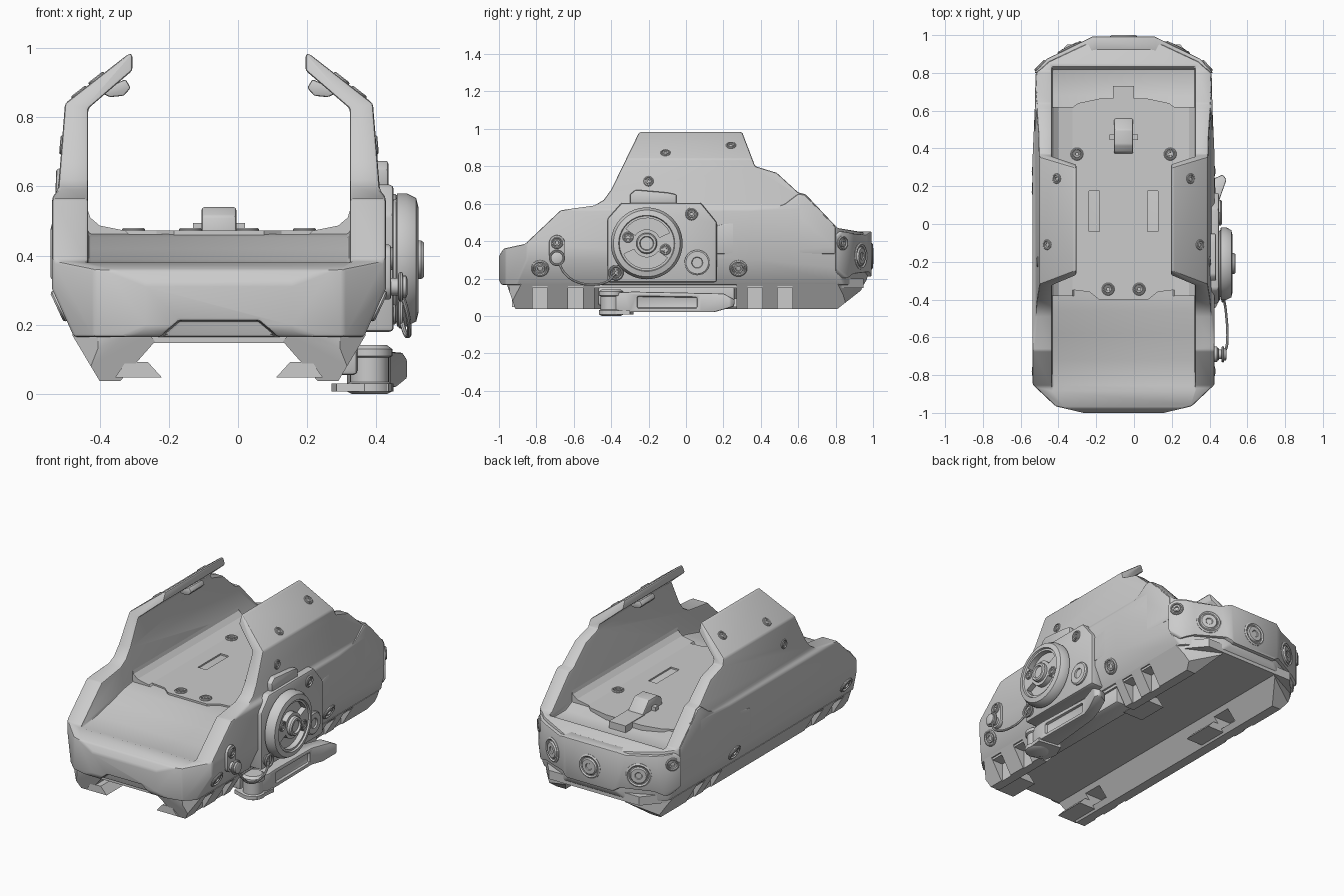
import bpy, bmesh, math
from mathutils import Vector

if "Cube" in bpy.data.objects:
    bpy.data.objects.remove(bpy.data.objects["Cube"])

CX = -0.055  # the body's symmetry plane; everything is built around x=0 then shifted


def finish(name, bm):
    bmesh.ops.recalc_face_normals(bm, faces=bm.faces)
    me = bpy.data.meshes.new(name)
    bm.to_mesh(me)
    bm.free()
    ob = bpy.data.objects.new(name, me)
    bpy.context.collection.objects.link(ob)
    return ob


def prism(name, pts, axis, a, b):
    """Extrude a 2D outline along an axis: x uses (y,z), y uses (x,z), z uses (x,y)."""
    place = {'x': lambda p, t: (t, p[0], p[1]), 'y': lambda p, t: (p[0], t, p[1]),
             'z': lambda p, t: (p[0], p[1], t)}[axis]
    bm = bmesh.new()
    lo = [bm.verts.new(place(p, a)) for p in pts]
    hi = [bm.verts.new(place(p, b)) for p in pts]
    bm.faces.new(lo)
    bm.faces.new(hi)
    n = len(pts)
    for i in range(n):
        j = (i + 1) % n
        bm.faces.new((lo[i], lo[j], hi[j], hi[i]))
    return finish(name, bm)


def box(name, x0, x1, y0, y1, z0, z1):
    return prism(name, [(x0, y0), (x1, y0), (x1, y1), (x0, y1)], 'z', z0, z1)


def lathe(name, profile, loc, direction, n=32, scale=1.0):
    """Turn (radius, height) points around a direction."""
    q = Vector(direction).to_track_quat('Z', 'Y')
    bm = bmesh.new()
    rings = [[bm.verts.new(Vector(loc) + q @ (scale * Vector((r * math.cos(2 * math.pi * i / n),
              r * math.sin(2 * math.pi * i / n), h)))) for i in range(n)] for r, h in profile]
    for A, B in zip(rings, rings[1:]):
        for i in range(n):
            bm.faces.new((A[i], A[(i + 1) % n], B[(i + 1) % n], B[i]))
    bm.faces.new(rings[0])
    bm.faces.new(rings[-1])
    return finish(name, bm)


def boolean(a, b, op):
    m = a.modifiers.new('bool', 'BOOLEAN')
    m.object, m.operation, m.solver = b, op, 'EXACT'
    bpy.context.view_layer.objects.active = a
    bpy.ops.object.modifier_apply(modifier=m.name)
    bpy.data.objects.remove(b)
    return a


def bevel(ob, w, seg=2, clamp=True):
    m = ob.modifiers.new('bevel', 'BEVEL')
    m.width, m.segments, m.limit_method, m.angle_limit = w, seg, 'ANGLE', math.radians(28)
    m.use_clamp_overlap = clamp
    return ob


def tidy(ob, dist):
    """Weld sliver edges left by booleans so bevels come out clean."""
    bm = bmesh.new()
    bm.from_mesh(ob.data)
    bmesh.ops.remove_doubles(bm, verts=bm.verts, dist=dist)
    bmesh.ops.dissolve_limit(bm, angle_limit=math.radians(1.5), verts=bm.verts, edges=bm.edges)
    bm.to_mesh(ob.data)
    bm.free()


def sym(pts):
    """Close a half outline (x>0) with its mirror image."""
    return pts + [(-x, y) for x, y in reversed(pts)]


def screw(loc, d, s=1.0):
    off = Vector(d).normalized() * -0.004
    lathe('screw', [(.045, -.01), (.045, .008), (.04, .013), (.034, .013), (.031, .003), (.026, .003),
                    (.023, .011), (.014, .011), (.012, .002)], Vector(loc) + off, d, 24, s)


# Main housing: cross-section, side profile and plan intersected
body = prism('housing', sym([(.38, .08), (.485, .31), (.485, .565), (.465, .59), (.445, .84), (.24, 1.0)]), 'y', -1.2, 1.2)
side = [(-.985, .165), (-1, .19), (-1, .32), (-.975, .36), (-.86, .385), (-.67, .565), (-.49, .59), (-.44, .62),
        (-.40, .675), (-.25, .983), (.30, .983), (.37, .80), (.485, .765), (.6, .66), (.64, .65), (.81, .47),
        (.96, .445), (.98, .40), (.98, .22), (.95, .165)]
boolean(body, prism('cut', side, 'x', -1, 1), 'INTERSECT')
plan = [(.17, -1.01), (.36, -.965), (.482, -.85), (.482, .35), (.462, .80), (.395, .86), (.16, .97)]
boolean(body, prism('cut', sym(plan), 'z', 0, 1.2), 'INTERSECT')

# Open channel through the hood with curved front deck and rear lip
inner = prism('cut', sym([(.378, .25), (.378, .825), (.25, .935), (.25, 1.2)]), 'y', -1.1, 1.1)
deck = [(-1.2, .5), (-.92, .39), (-.855, .372), (-.72, .388), (-.58, .42), (-.46, .452), (-.38, .463), (.62, .463),
        (.68, .435), (.82, .435), (.845, .5), (1.2, .5), (1.2, 1.3), (-1.2, 1.3)]
boolean(inner, prism('cut', deck, 'x', -1, 1), 'INTERSECT')
boolean(body, inner, 'DIFFERENCE')
boolean(body, prism('cut', sym([(.22, .11), (.17, .165), (.115, .212)]), 'y', -1.1, -.965), 'DIFFERENCE')
tidy(body, .006)
bevel(body, .009, 2, False)

# Floor plate with grooves, and coved side fillets
plate = prism('floor_plate', sym([(.13, -.40), (.18, -.36), (.30, -.345), (.375, -.27), (.375, .54), (.24, .64), (.12, .665)]),
              'z', .44, .472)
for s in (1, -1):
    boolean(plate, box('cut', s * .155 - .028, s * .155 + .028, -.04, .175, .455, .5), 'DIFFERENCE')
    cove = [(s * .383, .45), (s * .383, .545), (s * .372, .51), (s * .345, .487), (s * .27, .472), (s * .25, .45)]
    prism('floor_cove', cove, 'y', -.38, .62)
    screw((s * .247, .37, .474), (0, 0, 1), .75)
    screw((s * .082, -.345, .474), (0, 0, 1), .75)

# Rear latch on the floor
bevel(prism('latch', [(.37, .46), (.38, .515), (.42, .54), (.5, .54), (.56, .475), (.56, .46)], 'x', -.05, .05), .008)
box('latch_pin', -.075, .075, .445, .475, .465, .495)
box('latch_track', -.055, .055, .55, .73, .42, .476)

# Rear control panel following the angled back, with three buttons
panel = prism('rear_panel', sym([(.165, .992), (.405, .875), (.474, .80), (.43, .80), (.36, .85), (.14, .92)]), 'z', .1, .6)
outline = sym([(.15, .21), (.19, .235), (.36, .225), (.42, .2), (.48, .26), (.48, .42), (.44, .452), (.36, .44), (.22, .435), (.17, .452)])
boolean(panel, prism('cut', outline, 'y', .7, 1.1), 'INTERSECT')
bevel(panel, .008)
button = [(.075, -.01), (.075, .004), (.066, .010), (.058, .004), (.052, .004), (.045, .012), (.022, .012), (.018, .007)]
lathe('rear_button', button, (0, .99, .32), (0, 1, 0), scale=.95)
for s in (1, -1):
    lathe('rear_button', button, (s * .285, .932, .32), (s * .44, .9, 0), scale=.95)
    screw((s * .443, .838, .39), (s * .72, .7, 0), .85)

# Housing screws, hood pads and raised rear flanks on both sides
slant = Vector((.145, 0, .185))
for s in (1, -1):
    sl = Vector((s * slant.x, 0, slant.z))
    screw((s * .355, .24, .913), sl, .6)
    screw((s * .405, -.11, .873), sl, .6)
    screw((s * .456, -.20, .72), (s, 0, .08), .6)
    screw((s * .467, .14, .57), (s, 0, .5), .6)
    for y in (-.78, .28):
        screw((s * .46, y, .255), (s * .907, 0, -.42), 1.05)
    pad = [(s * .35, .875), (s * .27, .91), (s * .255, .885), (s * .275, .862), (s * .315, .858)]
    bevel(prism('hood_pad', pad, 'y', 0, .13), .006)
    flank = prism('rear_flank', [(s * .42, .08), (s * .487, .16), (s * .4765, .35), (s * .466, .80), (s * .42, .80)], 'z', .2, .8)
    rise = [(.10, .45), (.17, .485), (.32, .52), (.53, .60), (.60, .653), (.635, .648), (.80, .475), (.80, .33), (.10, .33)]
    boolean(flank, prism('cut', rise, 'x', -1, 1), 'INTERSECT')
    bevel(flank, .01)

# Base plate and slotted rail legs; the right leg is interrupted for the clamp
prism('base_plate', sym([(.3, -.95), (.41, -.88), (.41, .82), (.3, .95)]), 'z', .148, .2)
for s in (1, -1):
    leg = prism('rail_leg', [(s * .425, .172), (s * .345, .038), (s * .285, .038), (s * .185, .152), (s * .2, .172)], 'y', -1.1, 1.1)
    boolean(leg, prism('cut', [(-.96, .175), (-.91, .03), (.8, .03), (.985, .175)], 'x', -1, 1), 'INTERSECT')
    limit = [(.17, -.975), (.35, -.945), (.46, -.85), (.46, .78), (.39, .84), (.16, .955)]
    boolean(leg, prism('cut', sym(limit), 'z', 0, .4), 'INTERSECT')
    if s > 0:
        boolean(leg, box('cut', .1, .6, -.49, .27, 0, .3), 'DIFFERENCE')
    for y in (-.78, -.59, .37, .53):
        a, b = sorted((s * .338, s * .6))
        boolean(leg, box('cut', a, b, y - .04, y + .04, .02, .16), 'DIFFERENCE')
    for y in (-.68, .45):
        a, b = sorted((s * .1, s * .325))
        boolean(leg, box('cut', a, b, y - .06, y + .06, .065, .125), 'DIFFERENCE')
        prism('rail_claw', [(s * .3, .048), (s * .165, .048), (s * .205, .092), (s * .27, .092)], 'y', y - .25, y - .06)

# Clamp bar, pivot and swing lever under the right side
bevel(box('clamp_bar', .27, .40, -.47, .26, .055, .155), .012)
lathe('lever_pivot', [(.05, 0), (.066, .008), (.066, .03), (.056, .035), (.056, .105), (.066, .11), (.066, .13), (.05, .142)],
      (.435, -.40, 0), (0, 0, 1))
prism('lever_foot', [(.325, -.36), (.34, -.44), (.42, -.465), (.49, -.44), (.505, -.3), (.36, -.28)], 'z', .008, .03)
arm = prism('lever_arm', [(.37, -.34), (.40, -.44), (.47, -.44), (.495, -.33), (.49, .08), (.545, .235), (.525, .262),
                          (.465, .235), (.41, .06)], 'z', 0, .2)
boolean(arm, prism('cut', [(-.46, .03), (-.3, .02), (.15, .02), (.255, .05), (.265, .085), (.2, .12), (-.28, .13), (-.46, .12)],
                   'x', 0, 1), 'INTERSECT')
boolean(arm, prism('cut', [(-.26, .042), (.06, .042), (.06, .1), (-.26, .105)], 'x', .475, .7), 'DIFFERENCE')
bevel(arm, .008)

# Battery block on the right side
bevel(prism('side_block', [(-.42, .18), (.10, .18), (.165, .18), (.165, .50), (.08, .605), (-.345, .605), (-.42, .52)],
            'x', .40, .505), .012)
bevel(prism('block_cap', [(-.30, .59), (-.30, .65), (-.27, .675), (-.10, .66), (-.05, .65), (-.05, .59)], 'x', .40, .49), .01)
screw((.507, .03, .545), (1, 0, 0), .75)
screw((.507, -.375, .23), (1, 0, 0), .65)
lathe('small_cap', [(.068, -.02), (.068, .008), (.06, .014), (.03, .014), (.027, .006), (.012, .006)], (.506, .06, .285), (1, 0, 0))

# Large round battery cap with two curved finger slots and a centre hub
ky, kz = -.21, .388
knob = lathe('battery_cap', [(.17, -.02), (.175, .006), (.192, .01), (.192, .038), (.178, .065), (.15, .072), (.146, .062), (.05, .062)],
             (.505, ky, kz), (1, 0, 0), 64)
for a0 in (25, 205):
    ang = [math.radians(a0 + 12 * i) for i in range(11)]
    slot = [(ky + .135 * math.cos(t), kz + .135 * math.sin(t)) for t in ang]
    slot += [(ky + .075 * math.cos(t), kz + .075 * math.sin(t)) for t in reversed(ang)]
    boolean(knob, prism('cut', slot, 'x', .535, .7), 'DIFFERENCE')
lathe('cap_hub', [(.056, 0), (.056, .02), (.05, .028), (.038, .028), (.034, .016), (.012, .016)], (.564, ky, kz), (1, 0, 0))
for s in (1, -1):
    screw((.568, ky + s * .1, kz - s * .033), (1, 0, 0), .65)

# Lanyard post, rings and cable
bevel(prism('lanyard_plate', [(-.69 + .042 * math.cos(t), (.39 if math.sin(t) >= 0 else .315) + .042 * math.sin(t))
                              for t in [math.pi * 2 * (i + .5) / 24 for i in range(24)]], 'x', .47, .497), .006)
screw((.499, -.69, .392), (1, 0, 0), .75)
lathe('lanyard_post', [(.025, -.02), (.025, .03), (.032, .034), (.032, .046), (.022, .05)], (.495, -.69, .31), (1, 0, 0), 24)


def wire(name, pts, r, cyclic=False):
    cu = bpy.data.curves.new(name, 'CURVE')
    cu.dimensions, cu.bevel_depth, cu.bevel_resolution, cu.resolution_u = '3D', r, 2, 8
    sp = cu.splines.new('BEZIER')
    sp.bezier_points.add(len(pts) - 1)
    for bp, p in zip(sp.bezier_points, pts):
        bp.co = p
        bp.handle_left_type = bp.handle_right_type = 'AUTO'
    sp.use_cyclic_u = cyclic
    ob = bpy.data.objects.new(name, cu)
    bpy.context.collection.objects.link(ob)


wire('lanyard_cable', [(.53, -.68, .285), (.545, -.65, .23), (.55, -.59, .185), (.545, -.5, .168), (.535, -.42, .185), (.525, -.38, .225)], .007)
wire('lanyard_ring', [(.525, -.69 + .036 * math.cos(t), .31 + .036 * math.sin(t)) for t in (0, 1.571, 3.142, 4.712)], .007, True)
wire('cap_ring', [(.525, -.375 + .034 * math.cos(t), .23 + .034 * math.sin(t)) for t in (0, 1.571, 3.142, 4.712)], .007, True)

# Shift onto the common centre, make meshes and shade
bpy.ops.object.select_all(action='SELECT')
for ob in bpy.context.collection.objects:
    ob.location.x += CX
bpy.context.view_layer.objects.active = body
bpy.ops.object.convert(target='MESH')
bpy.ops.object.shade_smooth_by_angle(angle=math.radians(28))
